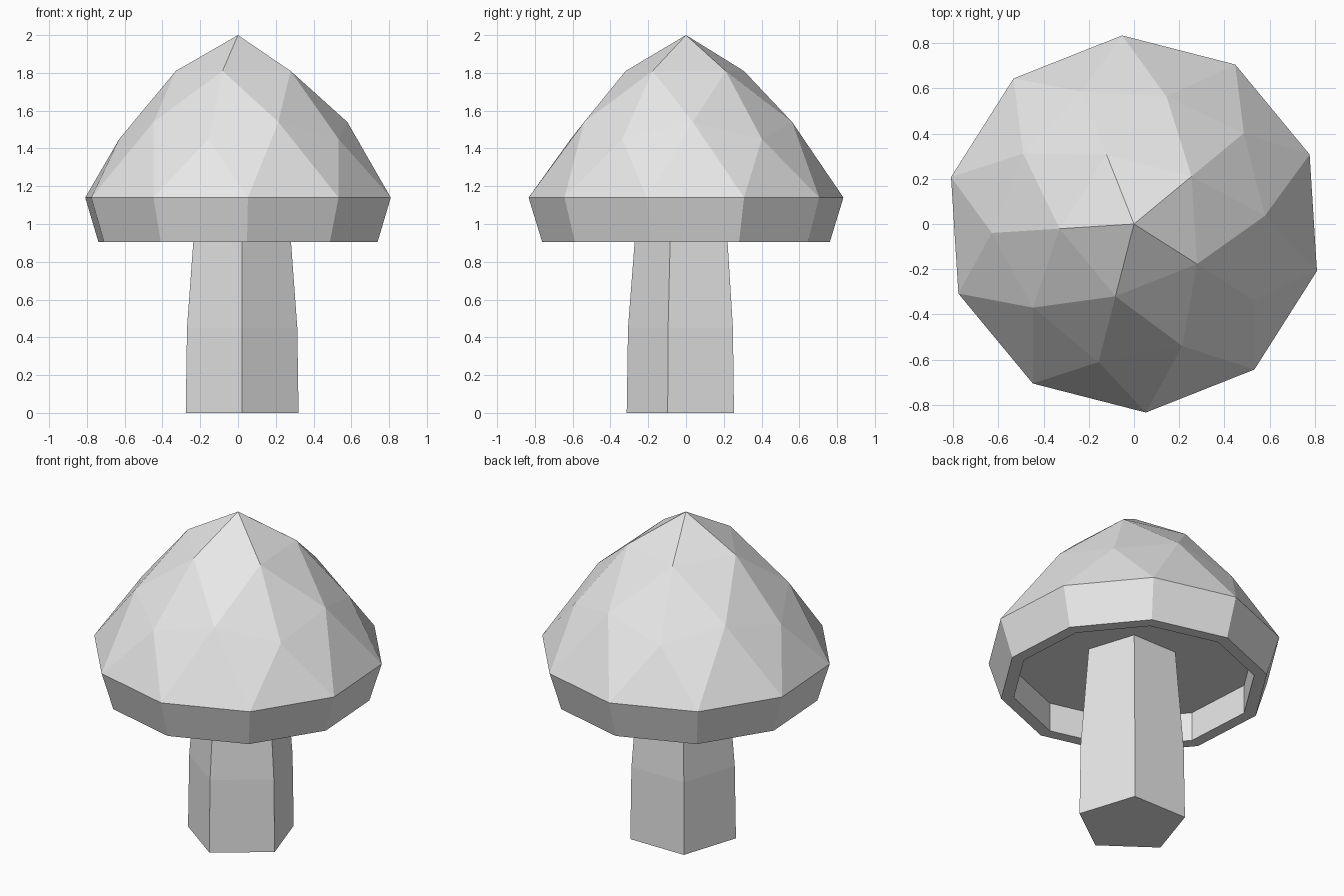
import bpy, bmesh
from math import atan2, cos, sin, radians

if "Cube" in bpy.data.objects:
    bpy.data.objects.remove(bpy.data.objects["Cube"], do_unlink=True)

grey = bpy.data.materials.new("plain_grey")
grey.use_nodes = True
grey.diffuse_color = (0.8, 0.8, 0.8, 1)
grey.node_tree.nodes["Principled BSDF"].inputs["Base Color"].default_value = (0.8, 0.8, 0.8, 1)


def place(vert, angle, radius, z, center_x=0):
    vert.co = (center_x + radius * cos(angle), radius * sin(angle), z)


def extrude_ring(bm, edges, radius, z, center_x=0):
    """Extrude an edge loop and move it to a new radius and height."""
    geom = bmesh.ops.extrude_edge_only(bm, edges=edges)["geom"]
    for v in (g for g in geom if isinstance(g, bmesh.types.BMVert)):
        place(v, atan2(v.co.y, v.co.x - center_x), radius, z, center_x)
    return [g for g in geom if isinstance(g, bmesh.types.BMEdge)]


def finish(bm, name):
    bmesh.ops.recalc_face_normals(bm, faces=bm.faces)
    mesh = bpy.data.meshes.new(name)
    bm.to_mesh(mesh)
    bm.free()
    mesh.materials.append(grey)
    bpy.context.collection.objects.link(bpy.data.objects.new(name, mesh))


# Cap: upper half of an icosphere, its rings reshaped into a pointed dome
bm = bmesh.new()
bmesh.ops.create_icosphere(bm, subdivisions=2, radius=1)
bmesh.ops.delete(bm, geom=[v for v in bm.verts if v.co.z < -0.05], context="VERTS")
dome = [(0.95, 0, 2.0), (0.7, 0.33, 1.81), (0.49, 0.58, 1.54),
        (0.2, 0.63, 1.45), (-1, 0.835, 1.14)]  # lower limit, radius, height
for v in bm.verts:
    radius, z = next((r, h) for limit, r, h in dome if v.co.z > limit)
    place(v, atan2(v.co.y, v.co.x) + radians(39.6), radius, z)

# Tapered rim, lip and recessed underside
ring = [e for e in bm.edges if e.is_boundary]
for radius, z in [(0.763, 0.905), (0.69, 0.905), (0.69, 1.085)]:
    ring = extrude_ring(bm, ring, radius, z)
bmesh.ops.contextual_create(bm, geom=ring)
finish(bm, "cap")

# Stem: tapering five-sided column with one edge to the front
bm = bmesh.new()
offset = 0.022
base = [bm.verts.new() for _ in range(5)]
for i, v in enumerate(base):
    place(v, radians(72 * i - 90), 0.314, 0, offset)
ring = list(bm.faces.new(base).edges)
for radius, z in [(0.307, 0.45), (0.258, 1.085)]:
    ring = extrude_ring(bm, ring, radius, z, offset)
bmesh.ops.contextual_create(bm, geom=ring)
finish(bm, "stem")
